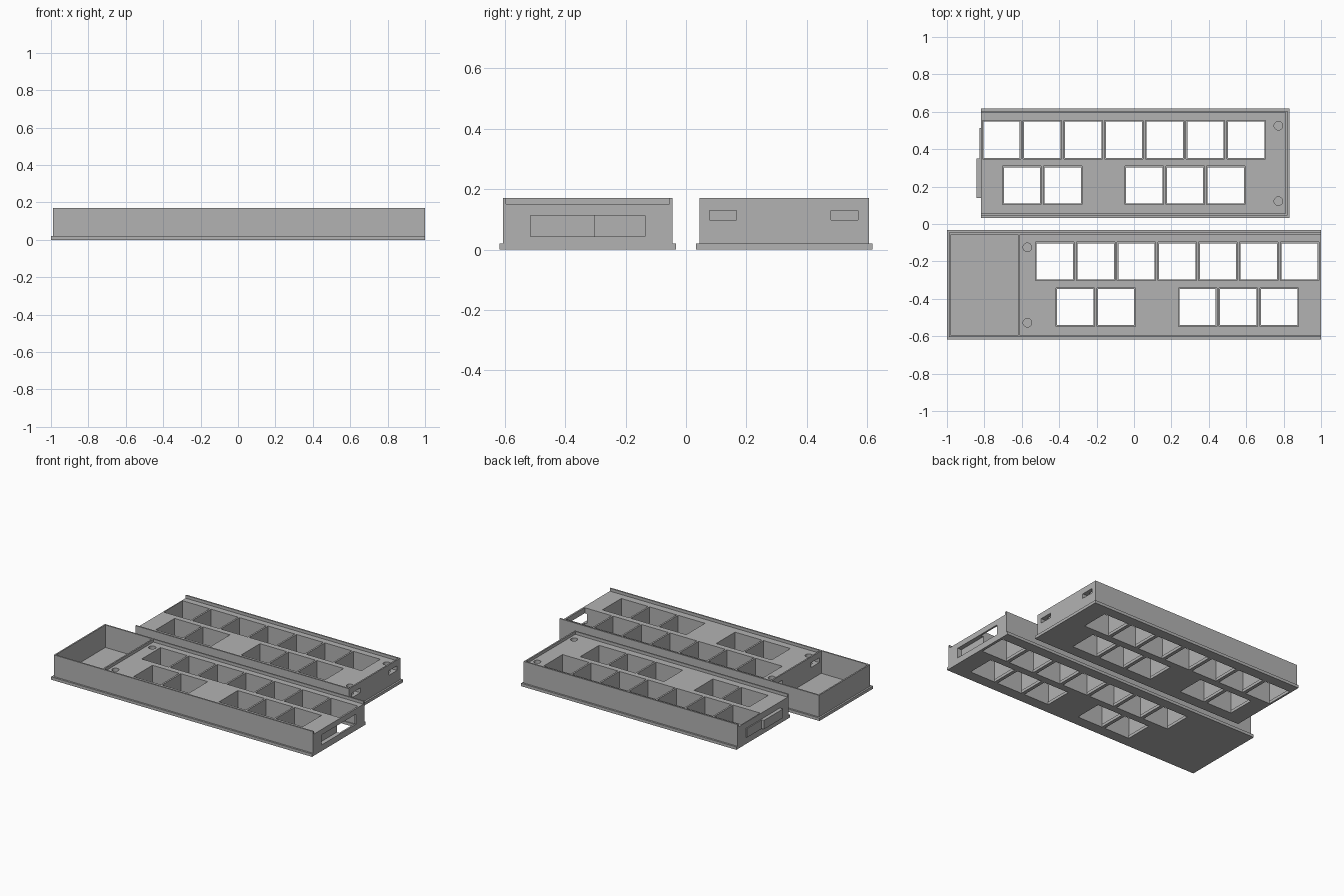
import bpy

if "Cube" in bpy.data.objects:
    bpy.data.objects.remove(bpy.data.objects["Cube"])

grey = bpy.data.materials.new("plain grey")
grey.diffuse_color = (0.45, 0.45, 0.45, 1)
grey.use_nodes = True
grey.node_tree.nodes["Principled BSDF"].inputs["Base Color"].default_value = grey.diffuse_color

PITCH = 0.218          # spacing of the square openings
TOP, PLATE, FLANGE = 0.17, 0.15, 0.02


def finish(ob, name):
    ob.name = name
    ob.data.materials.clear()
    ob.data.materials.append(grey)
    return ob


def box(name, x, y, z):
    bpy.ops.mesh.primitive_cube_add(size=1)
    ob = bpy.context.object
    for v in ob.data.vertices:
        for i, (a, b) in enumerate((x, y, z)):
            v.co[i] = a if v.co[i] < 0 else b
    return finish(ob, name)


def peg(x, y, z0, z1):
    bpy.ops.mesh.primitive_cylinder_add(vertices=24, radius=0.023, depth=z1 - z0,
                                        location=(x, y, (z0 + z1) / 2))
    return finish(bpy.context.object, "peg_cutter")


def combine(ob, other, op="DIFFERENCE"):
    bpy.context.view_layer.objects.active = ob
    mod = ob.modifiers.new(op, "BOOLEAN")
    mod.operation, mod.solver, mod.object = op, "EXACT", other
    bpy.ops.object.modifier_apply(modifier=mod.name)
    bpy.data.objects.remove(other)


def cut(ob, x, y, z):
    combine(ob, box("cutter", x, y, z))


def case_half(name, yc, flange_x, body_x, recess_x, first_x):
    # Solid body standing on a slightly wider flange
    ob = box(name, body_x, (yc - 0.28, yc + 0.28), (0.005, TOP))
    combine(ob, box("flange", flange_x, (yc - 0.2925, yc + 0.2925), (0, FLANGE)), "UNION")
    # Sunken top plate, open at one end
    cut(ob, recess_x, (yc - 0.27, yc + 0.27), (PLATE, 0.3))
    # Two staggered rows of square openings with a narrow ledge at the bottom
    rows = [(first_x, yc + 0.125, range(7)),
            (first_x + PITCH / 2, yc - 0.119, (0, 1, 3, 4, 5))]
    for x0, y, steps in rows:
        for i in steps:
            x = x0 + i * PITCH
            for r, z in ((0.103, (FLANGE, 0.3)), (0.097, (-0.1, 0.05))):
                cut(ob, (x - r, x + r), (y - r, y + r), z)
    return ob


# Front half: long case with a compartment at the left
front = case_half("front_case", -0.325, (-1, 1), (-0.988, 1), (-0.61, 1.2), -0.423)
cut(front, (-0.978, -0.62), (-0.595, -0.055), (0.014, 0.3))
# Socket in the right end, breaking into the last opening
cut(front, (0.97, 1.1), (-0.515, -0.135), (0.043, 0.112))

# Back half: short case, open at the left end
back = case_half("back_case", 0.325, (-0.818, 0.832), (-0.818, 0.82), (-1, 0.81), -0.708)

# Slots and round peg holes at the closed end of each half
for ob, yc, slot, px in ((front, -0.325, (-0.63, -0.535), -0.57),
                         (back, 0.325, (0.735, 0.9), 0.772)):
    for y in (yc - 0.203, yc + 0.2):
        cut(ob, slot, (y - 0.045, y + 0.045), (0.097, 0.129))
        combine(ob, peg(px, y, 0.09, 0.2))

# Connecting tab on the left end of the back half
box("tab", (-0.842, -0.812), (0.14, 0.35), (0.046, 0.108))
box("tab_step", (-0.825, -0.813), (0.345, 0.512), (0.046, 0.108))
